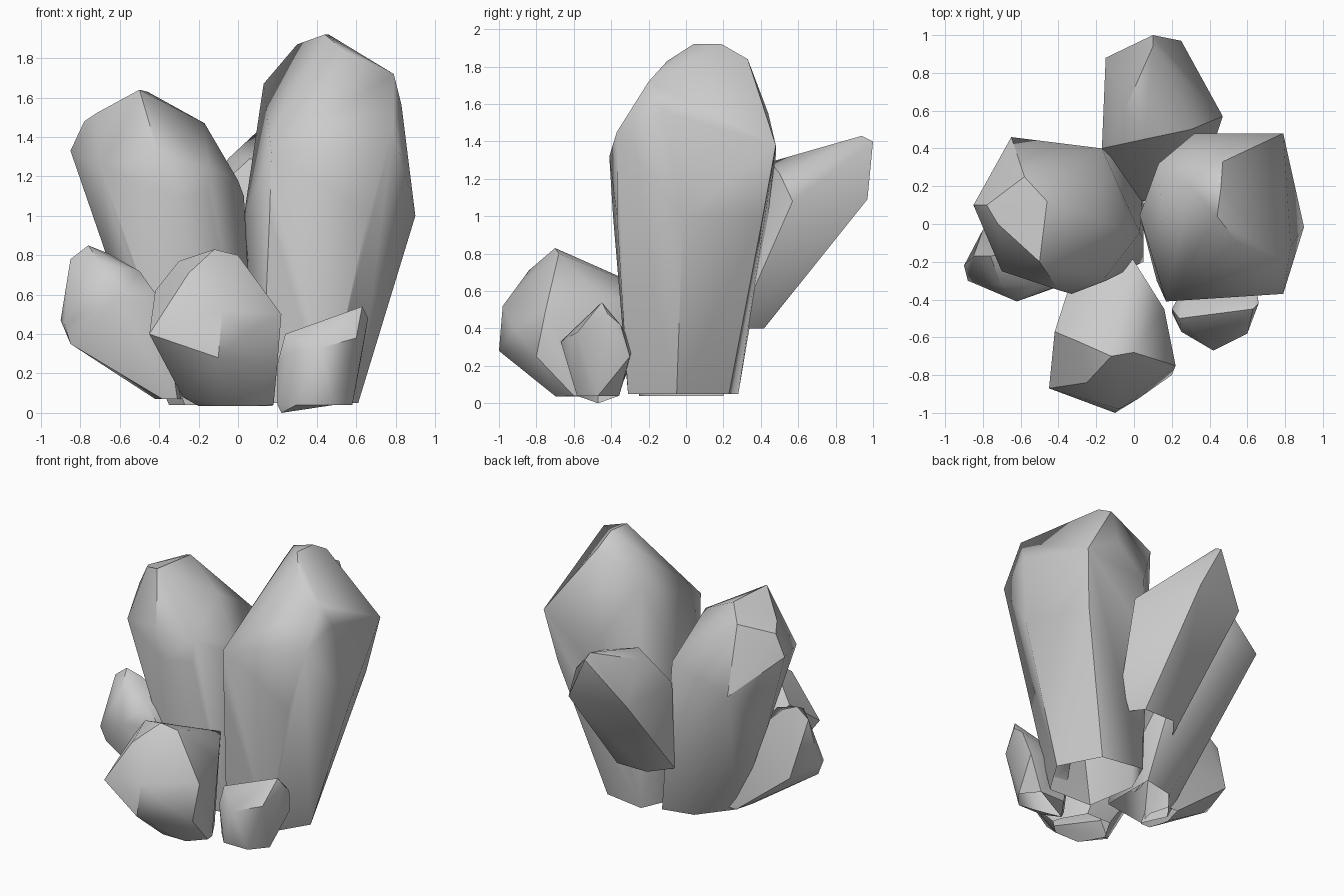
import bpy, bmesh, math

stone = bpy.data.materials.new("grey_crystal")
stone.diffuse_color = (0.6, 0.6, 0.6, 1)


def ring(section, z, x0, x1, y0, y1):
    """Fit a unit cross-section into the given extents at height z."""
    return [((x0 + x1) / 2 + u * (x1 - x0) / 2,
             (y0 + y1) / 2 + v * (y1 - y0) / 2, z) for u, v in section]


def crystal(name, section, levels, corners):
    """Faceted shard: stacked cross-sections plus cut corners, open at the foot."""
    bm = bmesh.new()
    for lv in levels:
        for p in ring(section, *lv):
            bm.verts.new(p)
    for p in corners:
        bm.verts.new(p)
    bmesh.ops.convex_hull(bm, input=bm.verts[:])
    loose = [v for v in bm.verts if not v.link_faces]
    bmesh.ops.delete(bm, geom=loose, context='VERTS')
    bmesh.ops.dissolve_limit(bm, angle_limit=math.radians(3),
                             verts=bm.verts[:], edges=bm.edges[:])
    bmesh.ops.recalc_face_normals(bm, faces=bm.faces[:])
    foot = [f for f in bm.faces if f.normal.z < -0.95]
    bmesh.ops.delete(bm, geom=foot, context='FACES')
    me = bpy.data.meshes.new(name)
    bm.to_mesh(me)
    bm.free()
    me.materials.append(stone)
    ob = bpy.data.objects.new(name, me)
    bpy.context.collection.objects.link(ob)
    bpy.context.view_layer.objects.active = ob
    ob.select_set(True)
    bpy.ops.object.shade_smooth_by_angle(angle=math.radians(40))
    ob.select_set(False)


hexagon = [(math.cos(a * math.pi / 3), math.sin(a * math.pi / 3)) for a in range(6)]

# Tall crystal on the right: foot, shoulders, then tip
crystal("tall_crystal",
        [(-1, .05), (-.7, -1), (.45, -.95), (1, -.1), (.6, .93), (-.32, 1), (-.6, .7)],
        [(1.0, .03, .9, -.39, .44)],
        [(.61, -.05, .05), (.46, .23, .05), (.16, .28, .05), (.06, .05, .05),
         (.12, -.3, .05), (.45, -.31, .05),
         (.17, -.41, 1.32), (.79, -.37, 1.45), (.79, .48, 1.38), (.32, .48, 1.32),
         (.09, .12, 1.35), (.83, -.12, 1.56), (.79, -.2, 1.72), (.13, .32, 1.67),
         (.44, .04, 1.92), (.46, .19, 1.92), (.3, .2, 1.87), (.47, .33, 1.84),
         (.5, .44, 1.55), (.55, -.1, 1.83)])

# Wide crystal on the left
crystal("wide_crystal",
        [(-1, .15), (-.56, .9), (.5, .83), (1, -.2), (.55, -.83), (.1, -1), (-.67, -.7)],
        [(1.1, -.77, .03, -.37, .44)],
        [(.05, .2, .04), (-.17, .15, .04), (-.35, -.08, .04), (-.27, -.25, .04),
         (.05, -.2, .04), (-.64, 0, .72), (.05, -.08, .72),
         (-.85, .1, 1.33), (-.65, .46, 1.13), (-.58, .25, 1.55), (-.17, .4, 1.23),
         (0, -.05, 1.18), (-.17, .02, 1.47), (-.5, -.2, 1.64), (-.46, .12, 1.63),
         (-.72, 0, 1.52), (-.78, .1, 1.48), (-.4, -.35, 1.3), (-.15, -.28, 1.25),
         (-.7, -.25, 1.25)])

# Crystal leaning out at the back
crystal("back_crystal", hexagon, [(.4, -.1, .37, .1, .44)],
        [(.1, 1, 1.4), (.1, .94, 1.43), (.25, .97, 1.09), (-.15, .88, 1.08),
         (.47, .57, 1.08), (-.17, .4, 1.08), (.06, .45, 1.29), (-.05, .6, 1.29),
         (.3, .5, 1.23)])

# Stubby crystal leaning to the front
crystal("front_crystal", hexagon, [(.035, -.2, .17, -.72, -.35)],
        [(-.45, -.87, .4), (-.1, -1, .28), (-.08, -.98, .52), (.22, -.75, .5),
         (.2, -.8, .25), (.03, -.92, .4), (-.25, -.84, .71),
         (-.42, -.57, .62), (-.3, -.62, .77), (-.12, -.7, .83),
         (0, -.68, .8), (-.28, -.6, .08), (.18, -.6, .04), (-.01, -.18, .6),
         (.16, -.45, .54), (-.3, -.2, .4)])

# Small crystal leaning to the left
crystal("left_small_crystal", hexagon, [(.07, -.42, -.27, -.32, 0)],
        [(-.9, -.22, .47), (-.88, -.3, .45), (-.85, -.28, .35), (-.85, -.17, .78),
         (-.76, -.17, .85), (-.7, -.33, .76), (-.62, -.41, .58), (-.5, -.32, .72),
         (-.38, -.32, .55), (-.8, -.03, .4), (-.66, -.15, .81), (-.35, -.05, .5)])

# Smallest crystal at the front right
crystal("right_small_crystal", hexagon, [(.04, .2, .58, -.6, -.34)],
        [(.24, -.5, .4), (.2, -.45, .25), (.42, -.67, .33), (.25, -.57, .3),
         (.6, -.58, .38), (.63, -.45, .54), (.66, -.42, .48), (.65, -.35, .42),
         (.62, -.3, .25), (.22, -.47, 0), (.3, -.28, .3)])
